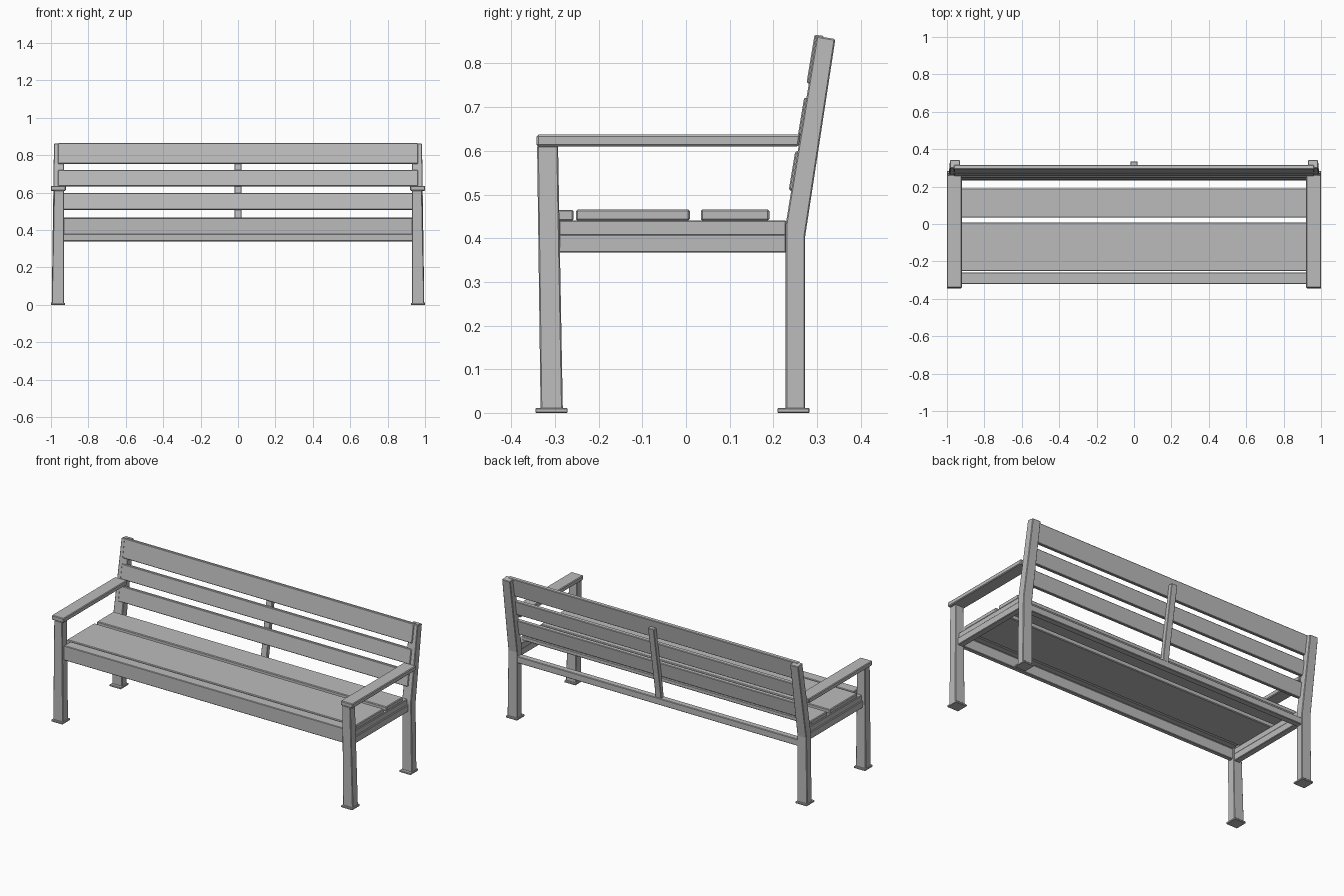
import bpy
import bmesh

cube = bpy.data.objects.get("Cube")
if cube:
    bpy.data.objects.remove(cube)

grey = bpy.data.materials.new("bench grey")
grey.use_nodes = True
COLOUR = (0.5, 0.5, 0.5, 1)
grey.diffuse_color = COLOUR
grey.node_tree.nodes["Principled BSDF"].inputs["Base Color"].default_value = COLOUR


def prism(name, profile, x0, x1, bevel=0.003, taper=0.0):
    """Extrude a (y, z) outline along x; taper pulls the outer end in with height."""
    bm = bmesh.new()
    ends = []
    for x in (x0, x1):
        ends.append([bm.verts.new((x - (taper * z if x == x1 else 0), y, z)) for y, z in profile])
    bm.faces.new(ends[0])
    bm.faces.new(ends[1][::-1])
    n = len(profile)
    for i in range(n):
        j = (i + 1) % n
        bm.faces.new((ends[0][j], ends[0][i], ends[1][i], ends[1][j]))
    bmesh.ops.recalc_face_normals(bm, faces=bm.faces)
    mesh = bpy.data.meshes.new(name)
    bm.to_mesh(mesh)
    bm.free()
    mesh.materials.append(grey)
    obj = bpy.data.objects.new(name, mesh)
    bpy.context.collection.objects.link(obj)
    if bevel:
        mod = obj.modifiers.new("soft edges", 'BEVEL')
        mod.width = bevel
        mod.segments = 1
    return obj


def rect(y0, y1, z0, z1):
    return [(y0, z0), (y1, z0), (y1, z1), (y0, z1)]


def lean(z, offset=0.0):
    """Depth of the sloping front of the back posts at a height."""
    return 0.228 + (z - 0.43) * 0.166 + offset


def leaning(z0, z1, front, back):
    return [(lean(z0, front), z0), (lean(z0, back), z0 - 0.003),
            (lean(z1, back), z1 - 0.003), (lean(z1, front), z1)]


# Parts that repeat on each end
for side, label in ((1, "left"), (-1, "right")):
    inner, outer = 0.93 * side, 0.996 * side
    prism(label + "_front_leg",
          [(-0.333, 0.005), (-0.282, 0.005), (-0.293, 0.612), (-0.341, 0.612)],
          inner, outer, taper=0.02 * side)
    prism(label + "_back_post",
          [(0.228, 0.005), (0.273, 0.005), (0.273, 0.405), (0.342, 0.856),
           (0.299, 0.863), (0.228, 0.43)],
          inner, outer, taper=0.014 * side)
    for name, y in (("front", -0.308), ("back", 0.246)):
        prism(f"{label}_{name}_foot", rect(y - 0.037, y + 0.037, 0, 0.011),
              0.925 * side, side, bevel=0.002)
    prism(label + "_armrest", [(-0.342, 0.61), (0.258, 0.61), (0.262, 0.637), (-0.342, 0.637)],
          0.92 * side, side, bevel=0.004)
    # Stepped seat rail
    prism(label + "_lower_seat_rail", rect(-0.292, 0.23, 0.367, 0.409), 0.935 * side, 0.972 * side)
    prism(label + "_upper_seat_rail", rect(-0.292, 0.23, 0.405, 0.441), 0.935 * side, 0.965 * side)

# Seat: wrapped front edge and two wide boards
prism("seat_front_edge",
      [(-0.322, 0.377), (-0.296, 0.377), (-0.296, 0.44), (-0.258, 0.44),
       (-0.258, 0.465), (-0.322, 0.465)], -0.932, 0.932)
for name, y0, y1 in (("wide_seat_board", -0.252, 0.009), ("rear_seat_board", 0.034, 0.191)):
    prism(name, rect(y0, y1, 0.44, 0.466), -0.962, 0.962, bevel=0.004)

# Rear rail
prism("rear_rail", rect(0.232, 0.27, 0.34, 0.38), -0.935, 0.935)

# Backrest slats and their middle brace
for name, z0, z1 in (("lower", 0.51, 0.599), ("middle", 0.636, 0.722), ("top", 0.755, 0.866)):
    prism(name + "_back_slat", leaning(z0, z1, -0.006, 0.016), -0.962, 0.962)
prism("middle_brace",
      [(0.238, 0.375), (0.264, 0.375), (lean(0.43, 0.042), 0.43), (lean(0.82, 0.042), 0.82),
       (lean(0.82, 0.015), 0.82), (lean(0.43, 0.015), 0.43)], -0.019, 0.019, bevel=0.002)
